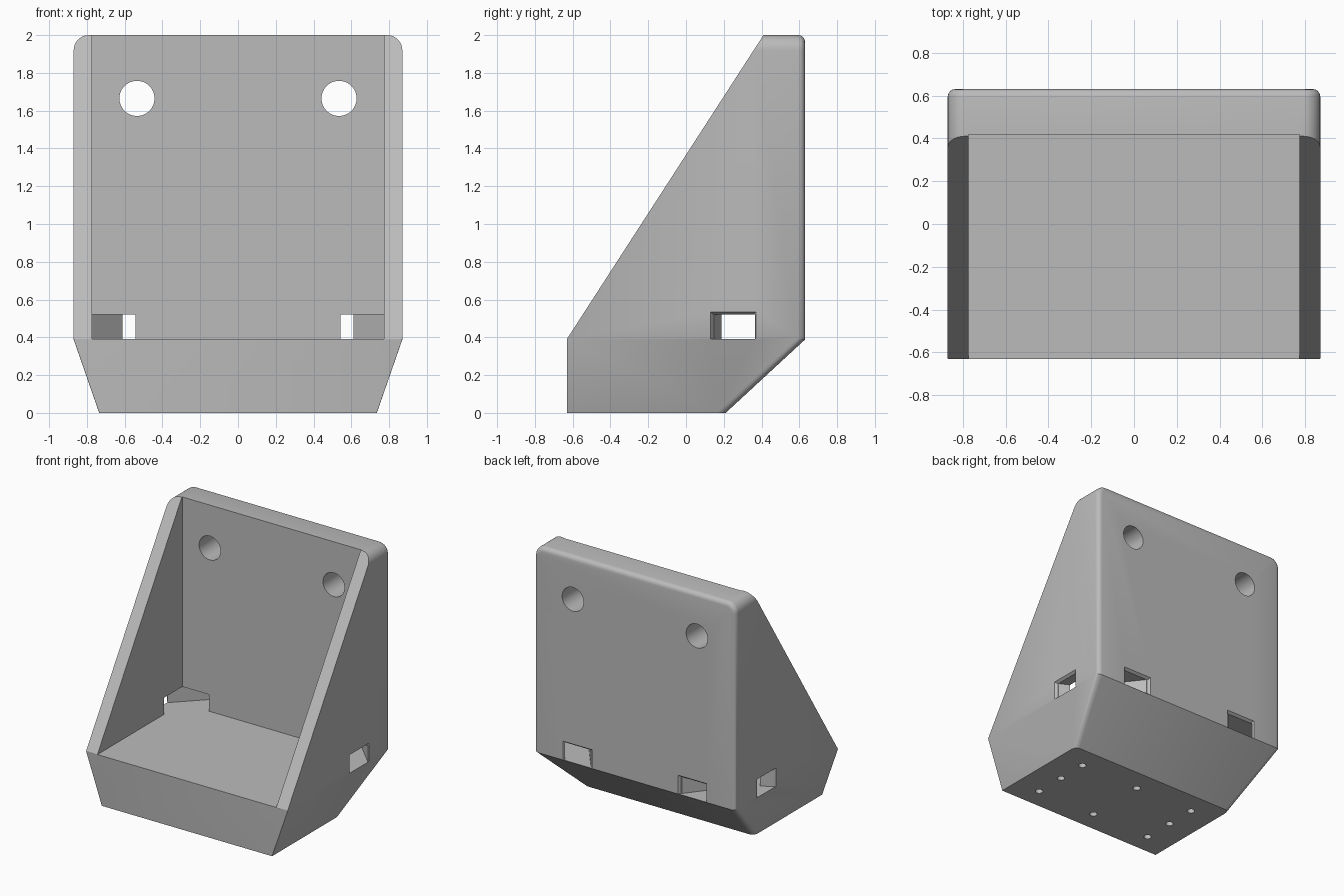
import bpy, bmesh, math
from mathutils import Vector

cube = bpy.data.objects.get("Cube")
if cube:
    bpy.data.objects.remove(cube, do_unlink=True)

grey = bpy.data.materials.new("plain_grey")
grey.use_nodes = True
grey.diffuse_color = (0.5, 0.5, 0.5, 1)
grey.node_tree.nodes["Principled BSDF"].inputs["Base Color"].default_value = (0.5, 0.5, 0.5, 1)

HALF_X, HALF_Y, FLOOR, TOP = 0.87, 0.63, 0.39, 2.0


def make_object(name, bm):
    bmesh.ops.recalc_face_normals(bm, faces=bm.faces[:])
    mesh = bpy.data.meshes.new(name)
    bm.to_mesh(mesh)
    bm.free()
    mesh.materials.append(grey)
    obj = bpy.data.objects.new(name, mesh)
    bpy.context.collection.objects.link(obj)
    return obj


def loft(name, lower, upper):
    """Closed solid between two matching rings of points."""
    bm = bmesh.new()
    a = [bm.verts.new(p) for p in lower]
    b = [bm.verts.new(p) for p in upper]
    n = len(a)
    bm.faces.new(a[::-1])
    bm.faces.new(b)
    for i in range(n):
        bm.faces.new((a[i], a[(i + 1) % n], b[(i + 1) % n], b[i]))
    return make_object(name, bm)


def prism(name, outline, z0, z1):
    return loft(name, [(x, y, z0) for x, y in outline], [(x, y, z1) for x, y in outline])


def rect(x0, x1, y0, y1):
    return [(x0, y0), (x1, y0), (x1, y1), (x0, y1)]


def cylinder(name, centre, radius, depth, axis, sides):
    bm = bmesh.new()
    bmesh.ops.create_cone(bm, cap_ends=True, segments=sides, radius1=radius,
                          radius2=radius, depth=depth)
    turn = Vector((0, 0, 1)).rotation_difference(Vector(axis)).to_matrix()
    bmesh.ops.rotate(bm, verts=bm.verts[:], matrix=turn)
    bmesh.ops.translate(bm, verts=bm.verts[:], vec=centre)
    return make_object(name, bm)


def round_edges(bm, test, radius, segments):
    edges = [e for e in bm.edges if test(*(v.co for v in e.verts))]
    bmesh.ops.bevel(bm, geom=edges, offset=radius, offset_type='OFFSET',
                    segments=segments, profile=0.5, affect='EDGES', clamp_overlap=True)


# Outer shell: tapered base under an upright block
bm = bmesh.new()
mid = FLOOR - 0.002
rings = [[(x, y, 0) for x, y in rect(-0.735, 0.735, -HALF_Y, 0.21)],
         [(x, y, mid) for x, y in rect(-HALF_X, HALF_X, -HALF_Y, HALF_Y)],
         [(x, y, TOP) for x, y in rect(-HALF_X, HALF_X, -HALF_Y, HALF_Y)]]
rings = [[bm.verts.new(p) for p in r] for r in rings]
bm.faces.new(rings[0][::-1])
bm.faces.new(rings[2])
for lo, hi in zip(rings, rings[1:]):
    for i in range(4):
        j = (i + 1) % 4
        bm.faces.new((lo[i], lo[j], hi[j], hi[i]))
bmesh.ops.recalc_face_normals(bm, faces=bm.faces[:])

# Rounded top corners, then the rounded back rim and front uprights
round_edges(bm, lambda a, b: min(a.z, b.z) > 1.9 and abs(a.x - b.x) < 0.01, 0.08, 8)
round_edges(bm, lambda a, b: (min(a.y, b.y) > 0.6 and max(a.z, b.z) > 0.5)
            or (min(a.y, b.y) > 0.2 and abs(a.z - b.z) > 0.3), 0.035, 4)
round_edges(bm, lambda a, b: max(a.y, b.y) < -0.6 and abs(a.z - b.z) > 0.3, 0.02, 3)

# Sloping front cut
cut = bmesh.ops.bisect_plane(bm, geom=bm.verts[:] + bm.edges[:] + bm.faces[:],
                             plane_co=(0, 0.41, TOP), plane_no=(0, -1.608, 1.04),
                             clear_outer=True)
bmesh.ops.holes_fill(bm, edges=[e for e in bm.edges if e.is_boundary], sides=0)
body = make_object("corner_bracket_body", bm)

# Inner pocket
cutters = [prism("pocket_cutter", rect(-0.772, 0.772, -1, 0.417), FLOOR, 3)]

# Strap channels round the two back corners, with flared mouths
for s in (-1, 1):
    channel = [(0.93, 0.145), (0.86, 0.145), (0.77, 0.19), (0.7, 0.3), (0.545, 0.415),
               (0.385, 0.62), (0.385, 0.7), (0.53, 0.7), (0.93, 0.3)]
    cutters.append(prism("channel_cutter", [(s * x, y) for x, y in channel], FLOOR, 0.52))
    z0 = FLOOR
    side = lambda x, g: [(s * x, 0.145 - g, z0), (s * x, 0.355 + g, z0),
                         (s * x, 0.355 + g, 0.52 + g), (s * x, 0.145 - g, 0.52 + g)]
    back = lambda y, g: [(s * (0.385 - g), y, z0), (s * (0.605 + g), y, z0),
                         (s * (0.605 + g), y, 0.52 + g), (s * (0.385 - g), y, 0.52 + g)]
    cutters.append(loft("side_mouth_cutter", side(0.85, 0), side(0.89, 0.03)))
    cutters.append(loft("back_mouth_cutter", back(0.61, 0), back(0.65, 0.03)))
    # Mounting hole in the back wall
    cutters.append(cylinder("mounting_hole_cutter", (s * 0.535, 0.52, 1.665),
                            0.093, 0.5, (0, 1, 0), 48))

# Small blind holes round the underside
for x in (-0.52, 0, 0.52):
    for y in (-0.465, -0.215, 0.03):
        if (x, y) != (0, -0.215):
            cutters.append(cylinder("base_hole_cutter", (x, y, 0), 0.028, 0.2, (0, 0, 1), 24))

bpy.context.view_layer.objects.active = body
for cutter in cutters:
    cutter.hide_render = True
    mod = body.modifiers.new("cut", 'BOOLEAN')
    mod.operation = 'DIFFERENCE'
    mod.solver = 'EXACT'
    mod.object = cutter
    bpy.ops.object.modifier_apply(modifier=mod.name)
    bpy.data.objects.remove(cutter, do_unlink=True)

bpy.ops.object.select_all(action='DESELECT')
body.select_set(True)
bpy.ops.object.shade_smooth_by_angle(angle=math.radians(30))
